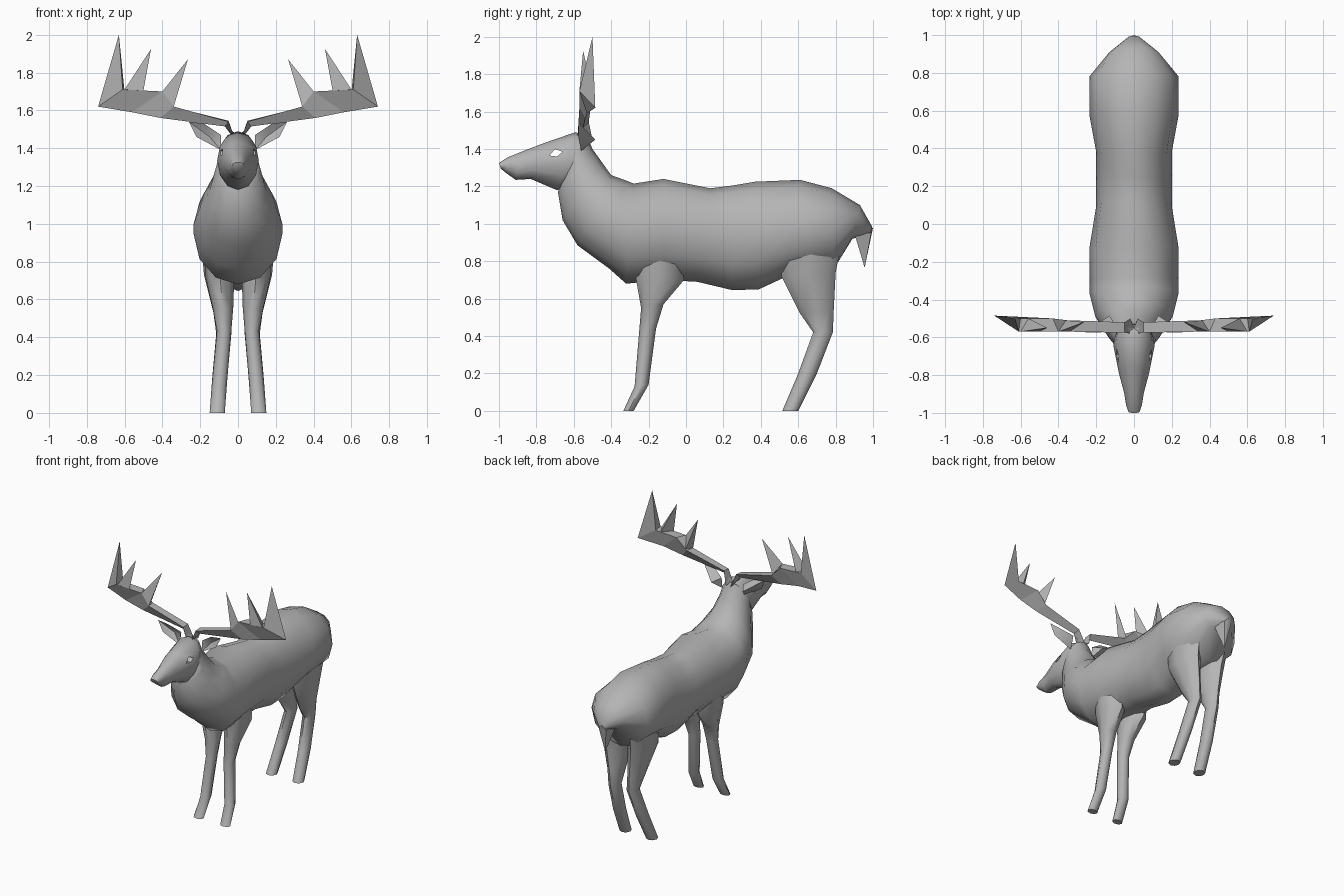
import bpy, bmesh, math
from mathutils import Vector

if "Cube" in bpy.data.objects:
    bpy.data.objects.remove(bpy.data.objects["Cube"])

coat = bpy.data.materials.new("grey_coat")
coat.diffuse_color = (0.46, 0.46, 0.46, 1)
coat.use_nodes = True
coat.node_tree.nodes["Principled BSDF"].inputs["Base Color"].default_value = coat.diffuse_color


def finish(name, bm, smooth=None):
    """Turn a bmesh into a named object with consistent normals."""
    bmesh.ops.recalc_face_normals(bm, faces=bm.faces)
    me = bpy.data.meshes.new(name)
    bm.to_mesh(me)
    bm.free()
    ob = bpy.data.objects.new(name, me)
    bpy.context.collection.objects.link(ob)
    me.materials.append(coat)
    if smooth:
        bpy.ops.object.select_all(action='DESELECT')
        ob.select_set(True)
        bpy.context.view_layer.objects.active = ob
        bpy.ops.object.shade_smooth_by_angle(angle=math.radians(smooth))
    return ob


def loft(bm, rings):
    """Bridge rings of equal point count and cap both ends."""
    vs = [[bm.verts.new(p) for p in r] for r in rings]
    n = len(vs[0])
    for a, b in zip(vs, vs[1:]):
        for i in range(n):
            j = (i + 1) % n
            bm.faces.new((a[i], a[j], b[j], b[i]))
    bm.faces.new(vs[0][::-1])
    bm.faces.new(vs[-1])


def oval(bottom, top, w, n=12):
    """Oval ring across x between a bottom and a top (y, z) point."""
    b, t = Vector((0, *bottom)), Vector((0, *top))
    pts = []
    for i in range(n):
        a = 2 * math.pi * i / n
        p = (b + t) / 2 + (t - b) / 2 * math.cos(a)
        pts.append((w * math.sin(a), p.y, p.z))
    return pts


def pyramid(bm, base, tip):
    b = [bm.verts.new(p) for p in base]
    t = bm.verts.new(tip)
    bm.faces.new(b)
    for i in range(len(b)):
        bm.faces.new((b[i], b[(i + 1) % len(b)], t))


def flip(pts, s):
    return [(s * x, y, z) for x, y, z in pts]


# Torso and neck: bottom point, top point, half width
body = [((0.985, 0.945), (0.995, 0.985), 0.03),
        ((0.89, 0.92), (0.93, 1.10), 0.13),
        ((0.785, 0.75), (0.78, 1.19), 0.235),
        ((0.53, 0.715), (0.61, 1.235), 0.235),
        ((0.39, 0.65), (0.37, 1.225), 0.20),
        ((0.25, 0.645), (0.25, 1.205), 0.20),
        ((0.06, 0.69), (0.13, 1.19), 0.20),
        ((-0.12, 0.70), (-0.12, 1.24), 0.235),
        ((-0.32, 0.68), (-0.28, 1.215), 0.235),
        ((-0.41, 0.76), (-0.33, 1.235), 0.235),
        ((-0.58, 0.885), (-0.40, 1.26), 0.205),
        ((-0.66, 1.02), (-0.45, 1.33), 0.15),
        ((-0.685, 1.17), (-0.50, 1.40), 0.12),
        ((-0.66, 1.25), (-0.53, 1.47), 0.10)]
bm = bmesh.new()
loft(bm, [oval(*r) for r in body])
finish("torso_and_neck", bm, 50)

# Head
skull = [((-0.60, 1.22), (-0.53, 1.46), 0.095),
         ((-0.69, 1.18), (-0.59, 1.49), 0.11),
         ((-0.83, 1.24), (-0.75, 1.435), 0.08),
         ((-0.91, 1.235), (-0.88, 1.385), 0.052),
         ((-0.96, 1.27), (-0.955, 1.355), 0.042),
         ((-0.99, 1.295), (-1.0, 1.325), 0.03)]
bm = bmesh.new()
loft(bm, [oval(*r) for r in skull])
head = finish("head", bm, 50)

# Eye openings cut through the head
diamond = [(-0.73, 1.365), (-0.70, 1.40), (-0.66, 1.385), (-0.69, 1.36)]
bm = bmesh.new()
loft(bm, [[(x, y, z) for y, z in diamond] for x in (-0.3, 0.3)])
cutter = finish("eye_cutter", bm)
cutter.hide_render = True
cutter.hide_viewport = True
cutter.display_type = 'WIRE'
cut = head.modifiers.new("eye_openings", 'BOOLEAN')
cut.operation = 'DIFFERENCE'
cut.solver = 'EXACT'
cut.object = cutter

# Legs: front (y, z), back (y, z), inner x, outer x
fore = [((-0.24, 0.95), (-0.04, 0.95), 0.05, 0.19),
        ((-0.27, 0.72), (-0.01, 0.70), 0.02, 0.17),
        ((-0.24, 0.55), (-0.12, 0.57), 0.025, 0.135),
        ((-0.25, 0.43), (-0.16, 0.44), 0.035, 0.112),
        ((-0.275, 0.13), (-0.20, 0.14), 0.06, 0.14),
        ((-0.335, 0.0), (-0.28, 0.0), 0.07, 0.15)]
hind = [((0.50, 0.95), (0.85, 0.98), 0.05, 0.20),
        ((0.51, 0.72), (0.80, 0.74), 0.025, 0.18),
        ((0.61, 0.52), (0.79, 0.54), 0.035, 0.13),
        ((0.68, 0.42), (0.785, 0.42), 0.035, 0.115),
        ((0.60, 0.20), (0.70, 0.20), 0.055, 0.135),
        ((0.515, 0.0), (0.60, 0.0), 0.07, 0.15)]
for label, rows in (("front_leg", fore), ("hind_leg", hind)):
    for side, s in (("left", 1), ("right", -1)):
        rings = []
        for f, b, xi, xo in rows:
            ring = oval(f, b, (xo - xi) / 2, 8)
            rings.append(flip([(x + (xi + xo) / 2, y, z) for x, y, z in ring], s))
        bm = bmesh.new()
        loft(bm, rings)
        finish(f"{label}_{side}", bm, 50)

# Tail
bm = bmesh.new()
pyramid(bm, [(-0.05, 0.90, 0.95), (0.05, 0.90, 0.95), (0.03, 0.99, 0.95),
             (0, 1.0, 0.98), (-0.03, 0.99, 0.95)], (0, 0.955, 0.765))
finish("tail", bm)

# Antler beam and palm: lower, upper front, upper back point per station
beam = [[(0.0, -0.55, 1.47), (0.02, -0.58, 1.46), (0.02, -0.50, 1.45)],
        [(0.07, -0.55, 1.515), (0.05, -0.575, 1.54), (0.05, -0.52, 1.545)],
        [(0.41, -0.54, 1.56), (0.34, -0.57, 1.62), (0.35, -0.51, 1.62)],
        [(0.56, -0.53, 1.59), (0.40, -0.57, 1.70), (0.43, -0.50, 1.70)],
        [(0.74, -0.485, 1.62), (0.61, -0.57, 1.71), (0.62, -0.50, 1.71)]]
tines = [([(0.34, -0.57, 1.62), (0.40, -0.57, 1.70), (0.36, -0.51, 1.63)],
          (0.265, -0.52, 1.87)),
         ([(0.50, -0.57, 1.705), (0.60, -0.57, 1.71), (0.56, -0.50, 1.705)],
          (0.46, -0.55, 1.925)),
         ([(0.61, -0.57, 1.71), (0.74, -0.485, 1.62), (0.60, -0.50, 1.70)],
          (0.63, -0.50, 2.0))]
# Ear: rim points, hollow facing forward
ear_rim = [(0.09, -0.56, 1.39), (0.09, -0.55, 1.47), (0.18, -0.575, 1.53),
           (0.26, -0.575, 1.54), (0.22, -0.575, 1.46)]
for side, s in (("left", 1), ("right", -1)):
    bm = bmesh.new()
    loft(bm, [flip(r, s) for r in beam])
    for base, tip in tines:
        pyramid(bm, flip(base, s), (s * tip[0], *tip[1:]))
    finish(f"antler_{side}", bm)

    bm = bmesh.new()
    rim = [bm.verts.new(p) for p in flip(ear_rim, s)]
    inner = bm.verts.new((s * 0.15, -0.535, 1.46))
    outer = bm.verts.new((s * 0.13, -0.485, 1.45))
    for i in range(5):
        a, b = rim[i], rim[(i + 1) % 5]
        bm.faces.new((a, b, inner))
        bm.faces.new((b, a, outer))
    finish(f"ear_{side}", bm, 40)
